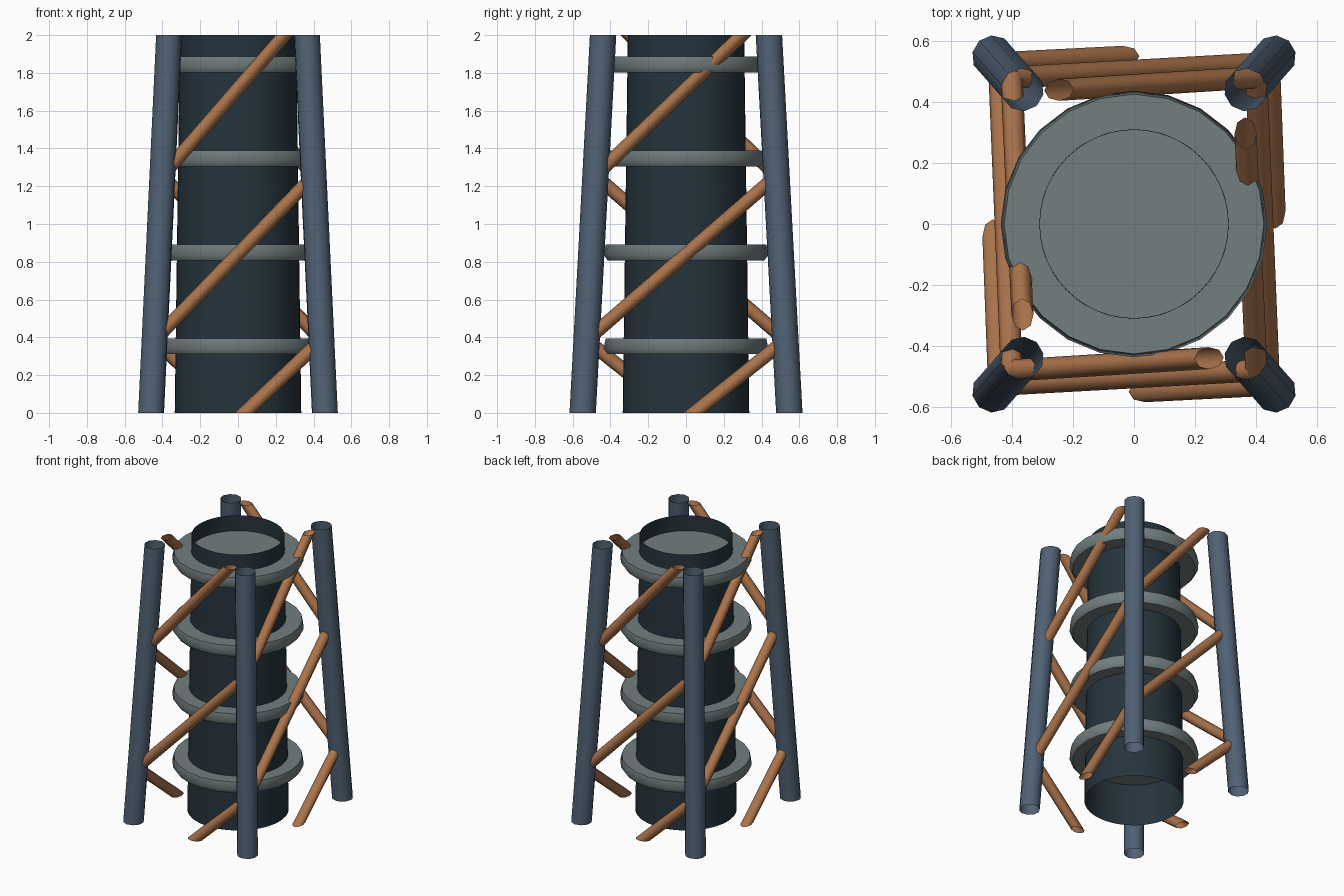
import bpy, bmesh, math
from mathutils import Vector

cube = bpy.data.objects.get("Cube")
if cube:
    bpy.data.objects.remove(cube, do_unlink=True)


def material(name, color):
    m = bpy.data.materials.new(name)
    m.use_nodes = True
    m.diffuse_color = (*color, 1)
    m.node_tree.nodes["Principled BSDF"].inputs["Base Color"].default_value = (*color, 1)
    return m


slate = material("dark slate", (0.019, 0.034, 0.046))
steel = material("blue steel", (0.08, 0.12, 0.175))
grey = material("grey green", (0.17, 0.21, 0.21))
copper = material("copper brown", (0.40, 0.17, 0.07))


def finish(bm, name, mat, angle=50):
    mesh = bpy.data.meshes.new(name)
    bm.to_mesh(mesh)
    bm.free()
    mesh.materials.append(mat)
    obj = bpy.data.objects.new(name, mesh)
    bpy.context.collection.objects.link(obj)
    bpy.ops.object.select_all(action='DESELECT')
    obj.select_set(True)
    bpy.context.view_layer.objects.active = obj
    bpy.ops.object.shade_smooth_by_angle(angle=math.radians(angle))


def pipe(name, a, b, r, sides, mat):
    """Open pipe from a to b, sliced level at the base and the top."""
    a, b = Vector(a), Vector(b)
    bm = bmesh.new()
    bmesh.ops.create_cone(bm, cap_ends=False, segments=sides, radius1=r, radius2=r,
                          depth=(b - a).length)
    turn = (b - a).to_track_quat('Z', 'Y').to_matrix()
    bmesh.ops.rotate(bm, verts=bm.verts, matrix=turn)
    bmesh.ops.translate(bm, verts=bm.verts, vec=(a + b) / 2)
    for z, up in ((0, -1), (2, 1)):
        bmesh.ops.bisect_plane(bm, geom=bm.verts[:] + bm.edges[:] + bm.faces[:],
                               plane_co=(0, 0, z), plane_no=(0, 0, up), clear_outer=True)
    finish(bm, name, mat)


def leg_point(sx, sy, z):
    """Centre line of the leg in the given corner."""
    return (sx * (0.46 - 0.0475 * z), sy * (0.547 - 0.054 * z), z)


# Central open tube, slightly tapered
bm = bmesh.new()
bmesh.ops.create_cone(bm, cap_ends=False, segments=48, radius1=0.335, radius2=0.308, depth=2)
bmesh.ops.translate(bm, verts=bm.verts, vec=(0, 0, 1))
finish(bm, "central_tube", slate)

# Flange discs with a softly bulging rim
SIDES = 24
rim = [(0.425, 0.042), (0.436, -0.012), (0.415, -0.042)]
for i in range(4):
    bm = bmesh.new()
    loops = []
    for r, z in rim:
        angles = [math.tau * k / SIDES for k in range(SIDES)]
        loops.append([bm.verts.new((r * math.cos(t), r * math.sin(t), z)) for t in angles])
    for upper, lower in zip(loops, loops[1:]):
        for k in range(SIDES):
            n = (k + 1) % SIDES
            bm.faces.new((upper[k], lower[k], lower[n], upper[n]))
    bm.faces.new(loops[0])
    bm.faces.new(loops[-1][::-1])
    bmesh.ops.translate(bm, verts=bm.verts, vec=(0, 0, 0.353 + 0.497 * i))
    finish(bm, f"flange_disc_{i + 1}", grey)

# Four leaning corner legs
corners = {"front_right": (-1, -1), "front_left": (1, -1),
           "back_left": (1, 1), "back_right": (-1, 1)}
for name, (sx, sy) in corners.items():
    pipe(f"{name}_leg", leg_point(sx, sy, -0.1), leg_point(sx, sy, 2.1), 0.07, 10, steel)

# Diagonal braces climbing the same way round on every side
nodes = [-0.49, 0.385, 1.255, 2.13]
ring = list(corners.values())
for s, side in enumerate(("front", "left", "back", "right")):
    start, end = ring[s], ring[(s + 1) % 4]
    for i, (low, high) in enumerate(zip(nodes, nodes[1:])):
        pipe(f"{side}_brace_{i + 1}", leg_point(*start, low), leg_point(*end, high),
             0.036, 8, copper)
